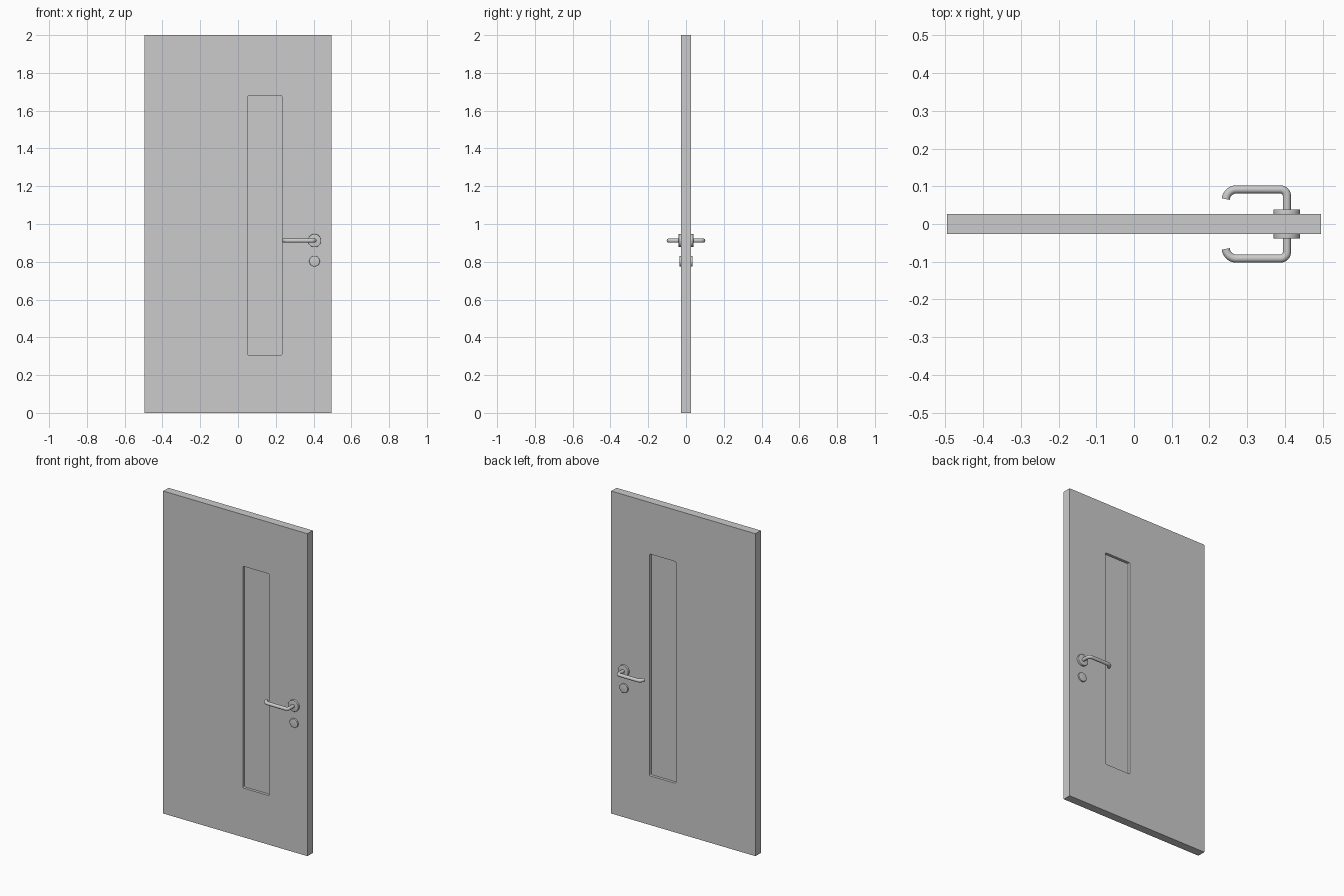
import bpy, bmesh, math
from mathutils import Vector, Matrix

cube = bpy.data.objects.get("Cube")
if cube:
    bpy.data.objects.remove(cube, do_unlink=True)

grey = bpy.data.materials.new("plain grey")
grey.use_nodes = True
COLOUR = (0.6, 0.6, 0.6, 1)
grey.diffuse_color = COLOUR
grey.node_tree.nodes["Principled BSDF"].inputs["Base Color"].default_value = COLOUR

HALF = 0.026              # half the door thickness
HANDLE_X, HANDLE_Z = 0.405, 0.912
LOCK_Z = 0.803


def finish(name, bm):
    mesh = bpy.data.meshes.new(name)
    bm.to_mesh(mesh)
    bm.free()
    obj = bpy.data.objects.new(name, mesh)
    bpy.context.collection.objects.link(obj)
    mesh.materials.append(grey)
    return obj


def activate(obj):
    bpy.ops.object.select_all(action='DESELECT')
    obj.select_set(True)
    bpy.context.view_layer.objects.active = obj


def box(name, low, high, corner=0):
    low, high = Vector(low), Vector(high)
    bm = bmesh.new()
    bmesh.ops.create_cube(bm, size=1)
    bmesh.ops.scale(bm, vec=high - low, verts=bm.verts)
    bmesh.ops.translate(bm, vec=(low + high) / 2, verts=bm.verts)
    if corner:
        # Round only the edges that run through the door
        edges = [e for e in bm.edges
                 if abs((e.verts[0].co - e.verts[1].co).normalized().y) > 0.9]
        bmesh.ops.bevel(bm, geom=edges, offset=corner, segments=4,
                        profile=0.5, affect='EDGES')
    return finish(name, bm)


def disc(name, z, radius, height, side, bevel):
    # Round plate standing on one face of the door
    bm = bmesh.new()
    bmesh.ops.create_cone(bm, cap_ends=True, segments=48, radius1=radius,
                          radius2=radius, depth=height)
    rim = [e for e in bm.edges if all(v.co.z > 0 for v in e.verts)]
    bmesh.ops.bevel(bm, geom=rim, offset=bevel, segments=3,
                    profile=0.5, affect='EDGES')
    bmesh.ops.rotate(bm, matrix=Matrix.Rotation(-side * math.pi / 2, 3, 'X'),
                     verts=bm.verts)
    bmesh.ops.translate(bm, vec=(HANDLE_X, side * (HALF + height / 2), z),
                        verts=bm.verts)
    obj = finish(name, bm)
    activate(obj)
    bpy.ops.object.shade_smooth_by_angle(angle=math.radians(35))


def arc(cx, cy, radius, start, end, steps=8):
    angles = [math.radians(start + (end - start) * i / steps)
              for i in range(steps + 1)]
    return [(cx + radius * math.cos(a), cy + radius * math.sin(a)) for a in angles]


def lever(name, side):
    # Bent round bar: out from the door, along it, and back at the tip
    path = [(HANDLE_X, HALF)]
    path += arc(HANDLE_X - 0.017, 0.0745, 0.017, 0, 90)
    path += arc(0.271, 0.0635, 0.028, 90, 175)
    curve = bpy.data.curves.new(name, 'CURVE')
    curve.dimensions = '3D'
    curve.bevel_depth = 0.0108
    curve.bevel_resolution = 6
    curve.use_fill_caps = True
    spline = curve.splines.new('POLY')
    spline.points.add(len(path) - 1)
    for point, (x, y) in zip(spline.points, path):
        point.co = (x, side * y, HANDLE_Z, 1)
    obj = bpy.data.objects.new(name, curve)
    bpy.context.collection.objects.link(obj)
    curve.materials.append(grey)
    activate(obj)
    bpy.ops.object.convert(target='MESH')
    bpy.ops.object.shade_smooth_by_angle(angle=math.radians(40))


# Door leaf with a tall narrow panel sunk into both faces
leaf = box("door_leaf", (-0.495, -HALF, 0), (0.495, HALF, 2))
for side in (-1, 1):
    ys = sorted((side * 0.009, side * 0.1))
    cutter = box("panel_cutter", (0.052, ys[0], 0.305), (0.232, ys[1], 1.68), 0.006)
    cutter.hide_render = True
    cut = leaf.modifiers.new("panel_recess", 'BOOLEAN')
    cut.operation = 'DIFFERENCE'
    cut.solver = 'EXACT'
    cut.object = cutter
    activate(leaf)
    bpy.ops.object.modifier_apply(modifier=cut.name)
    bpy.data.objects.remove(cutter, do_unlink=True)

# Handle set on each face
for label, side in (("front", -1), ("back", 1)):
    disc(label + "_handle_rose", HANDLE_Z, 0.035, 0.013, side, 0.002)
    disc(label + "_lock_plate", LOCK_Z, 0.028, 0.009, side, 0.002)
    lever(label + "_lever", side)
